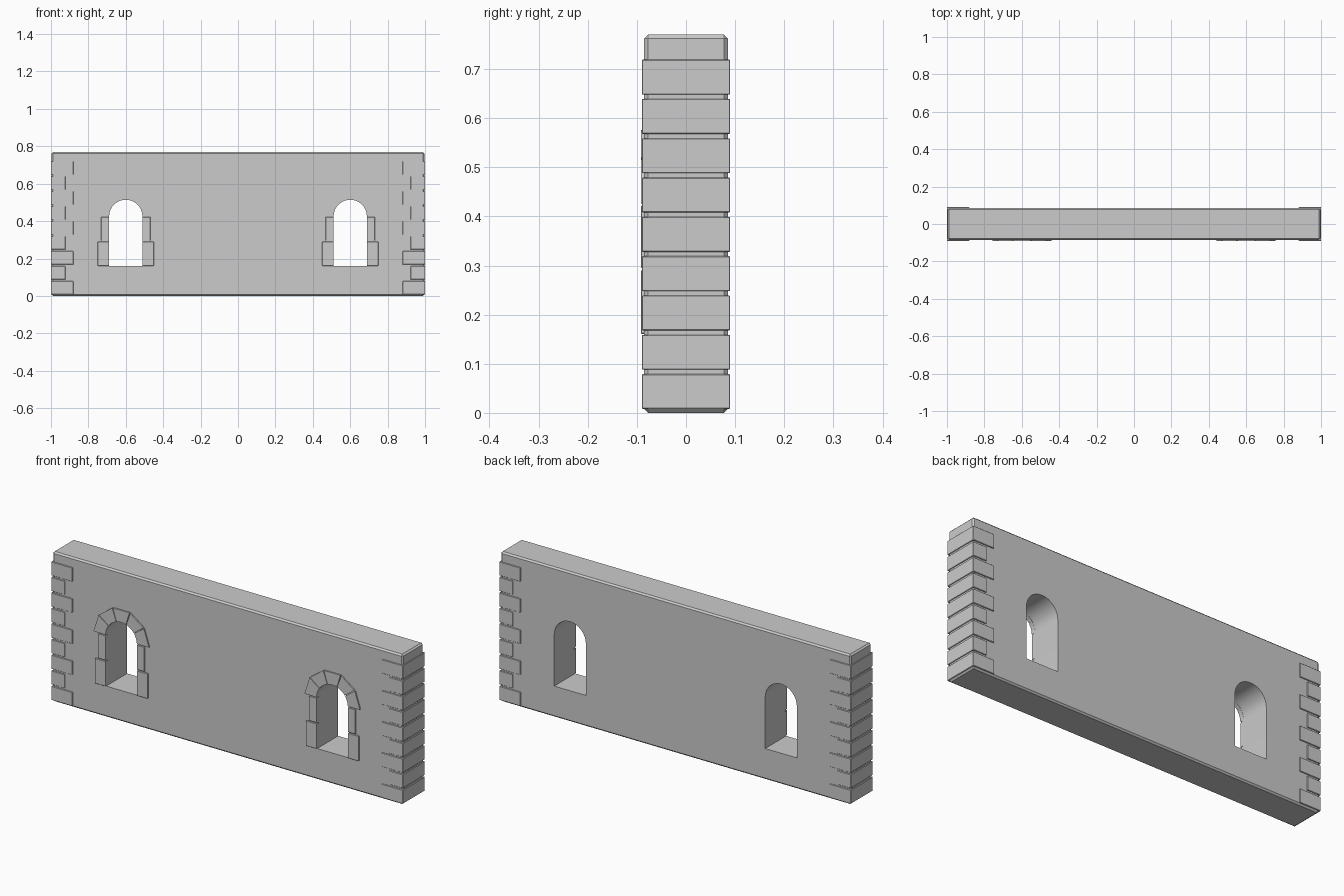
import bpy, bmesh
from math import sin, cos, pi, radians

if "Cube" in bpy.data.objects:
    bpy.data.objects.remove(bpy.data.objects["Cube"])

WIN_X, WIN_R, SILL, SPRING = 0.6, 0.09, 0.16, 0.425


def make_object(name, bm, bevel=0.0):
    bmesh.ops.recalc_face_normals(bm, faces=bm.faces)
    if bevel:
        bmesh.ops.bevel(bm, geom=bm.edges[:], offset=bevel, segments=1, affect='EDGES')
    mesh = bpy.data.meshes.new(name)
    bm.to_mesh(mesh)
    bm.free()
    obj = bpy.data.objects.new(name, mesh)
    bpy.context.collection.objects.link(obj)
    return obj


def prism(name, points, y0, y1, bevel=0.0):
    """Extrude an (x, z) outline from y0 to y1."""
    bm = bmesh.new()
    face = bm.faces.new([bm.verts.new((x, y0, z)) for x, z in points])
    ext = bmesh.ops.extrude_face_region(bm, geom=[face])
    verts = [v for v in ext['geom'] if isinstance(v, bmesh.types.BMVert)]
    bmesh.ops.translate(bm, verts=verts, vec=(0, y1 - y0, 0))
    return make_object(name, bm, bevel)


def block(name, x0, x1, z0, z1, y0, y1, bevel=0.0):
    return prism(name, [(x0, z0), (x1, z0), (x1, z1), (x0, z1)], y0, y1, bevel)


# wall body with chamfered edges
wall = block("wall", -0.996, 0.996, 0, 0.77, -0.085, 0.085, 0.008)

for side, label in ((-1, "left"), (1, "right")):
    cx = side * WIN_X

    # arched window opening
    arc = [(cx + WIN_R * cos(pi * i / 16), SPRING + WIN_R * sin(pi * i / 16)) for i in range(17)]
    cutter = prism("window_cutter", [(cx - WIN_R, SILL), (cx + WIN_R, SILL)] + arc, -0.2, 0.2)
    cutter.hide_render = True
    mod = wall.modifiers.new("window", 'BOOLEAN')
    mod.object, mod.operation, mod.solver = cutter, 'DIFFERENCE', 'EXACT'
    bpy.context.view_layer.objects.active = wall
    bpy.ops.object.modifier_apply(modifier=mod.name)
    bpy.data.objects.remove(cutter)

    # jamb stones: wide below, narrow above
    for s in (-1, 1):
        for z0, z1, w in ((0.161, 0.29, 0.06), (0.295, 0.422, 0.042)):
            xs = sorted((cx + s * (WIN_R - 0.001), cx + s * (WIN_R + w)))
            block(label + "_window_jamb", xs[0], xs[1], z0, z1, -0.092, -0.07, 0.0015)

    # five wedge stones around the arch, with straight outer edges
    outer = 0.15 / cos(radians(18))
    for k in range(5):
        a0, a1 = radians(36 * k + 0.8), radians(36 * k + 35.2)
        inner = [a1 + (a0 - a1) * i / 4 for i in range(5)]
        ring = [(outer, a0), (outer, a1)] + [(WIN_R - 0.001, a) for a in inner]
        prism(label + "_arch_stone", [(cx + r * cos(a), SPRING + r * sin(a)) for r, a in ring],
              -0.092, -0.07)

    # corner stones, alternating long and short
    for i in range(9):
        length = 0.12 if i % 2 == 0 else 0.077
        xs = sorted((side * 1.0, side * (1.0 - length)))
        block(label + "_corner_stone", xs[0], xs[1], 0.008 + 0.08 * i, 0.079 + 0.08 * i,
              -0.09, 0.09, 0.0015)

# smooth arch reveals, crisp edges elsewhere
bpy.ops.object.select_all(action='DESELECT')
wall.select_set(True)
bpy.context.view_layer.objects.active = wall
bpy.ops.object.shade_smooth_by_angle(angle=radians(30))
